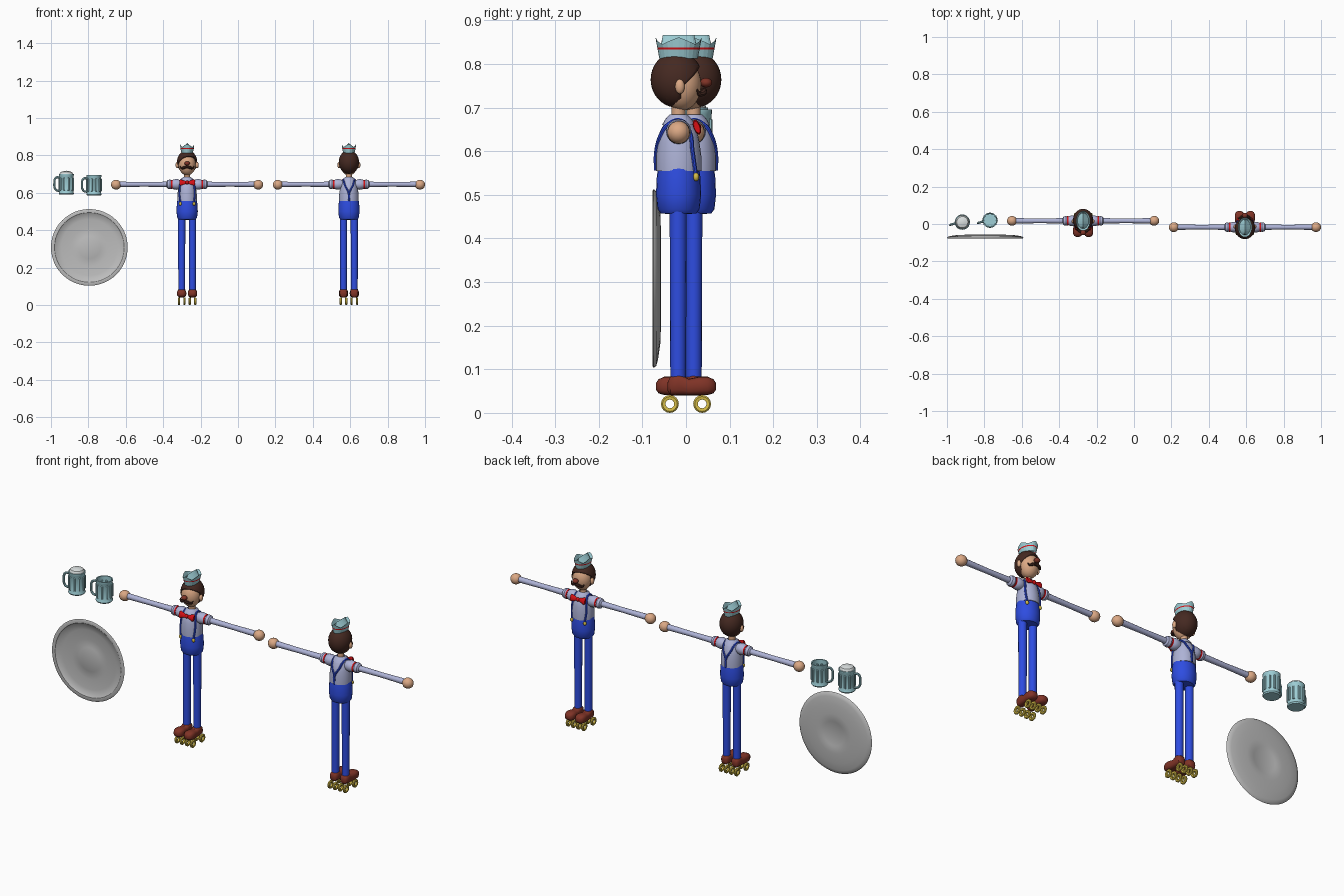
import bpy, bmesh, math
from mathutils import Matrix, Vector

if "Cube" in bpy.data.objects:
    bpy.data.objects.remove(bpy.data.objects["Cube"], do_unlink=True)


def colour(name, *rgb):
    lin = [c / 12.92 if c < 0.04 else ((c + 0.055) / 1.055) ** 2.4 for c in rgb]
    m = bpy.data.materials.new(name)
    m.use_nodes = True
    m.diffuse_color = (*lin, 1)
    m.node_tree.nodes["Principled BSDF"].inputs["Base Color"].default_value = (*lin, 1)
    return m


HAIR = colour("dark brown hair", 0.27, 0.16, 0.13)
SKIN = colour("skin", 0.86, 0.66, 0.52)
SHIRT = colour("lilac shirt", 0.68, 0.70, 0.84)
BLUE = colour("blue cloth", 0.18, 0.30, 0.88)
SHOE = colour("red brown leather", 0.50, 0.20, 0.15)
GOLD = colour("gold", 0.84, 0.74, 0.28)
RED = colour("red", 0.84, 0.06, 0.08)
TEAL = colour("pale teal", 0.62, 0.81, 0.84)
GREY = colour("plate grey", 0.74, 0.74, 0.74)
FOAM = colour("foam white", 0.86, 0.88, 0.88)


def finish(name, bm, *mats):
    bmesh.ops.remove_doubles(bm, verts=bm.verts, dist=1e-5)
    bmesh.ops.recalc_face_normals(bm, faces=bm.faces)
    me = bpy.data.meshes.new(name)
    bm.to_mesh(me)
    bm.free()
    for m in mats:
        me.materials.append(m)
    ob = bpy.data.objects.new(name, me)
    bpy.context.collection.objects.link(ob)
    return ob


def skin_rings(bm, rings):
    """Join rings of points with quads."""
    vs = [[bm.verts.new(p) for p in ring] for ring in rings]
    n = len(vs[0])
    for a, b in zip(vs, vs[1:]):
        for i in range(n):
            j = (i + 1) % n
            bm.faces.new((a[i], a[j], b[j], b[i]))
    return vs


def lathe(name, profile, mat, loc=(0, 0, 0), axis="Z", segs=24, scale=(1, 1, 1), tilt=0):
    """Turn (radius, height) points about an axis."""
    bm = bmesh.new()
    ring = [(math.cos(t), math.sin(t)) for t in (2 * math.pi * i / segs for i in range(segs))]
    skin_rings(bm, [[(r * c, r * s, h) for c, s in ring] for r, h in profile])
    turn = {"Z": Matrix(), "X": Matrix.Rotation(math.pi / 2, 4, "Y"),
            "Y": Matrix.Rotation(-math.pi / 2, 4, "X")}[axis]
    bm.transform(Matrix.Translation(loc) @ Matrix.Rotation(tilt, 4, "X")
                 @ Matrix.Diagonal((*scale, 1)) @ turn)
    return finish(name, bm, mat)


def ball(name, mat, loc, size, segs=20):
    bm = bmesh.new()
    bmesh.ops.create_uvsphere(bm, u_segments=segs, v_segments=segs // 2 + 2, radius=1,
                              matrix=Matrix.Translation(loc) @ Matrix.Diagonal((*size, 1)))
    return finish(name, bm, mat)


def tube(name, mat, pts, radius, taper=None):
    """Smooth round tube through points."""
    cu = bpy.data.curves.new(name, "CURVE")
    cu.dimensions, cu.bevel_depth, cu.bevel_resolution = "3D", radius, 2
    cu.resolution_u, cu.use_fill_caps = 6, True
    sp = cu.splines.new("BEZIER")
    sp.bezier_points.add(len(pts) - 1)
    for i, (bp, p) in enumerate(zip(sp.bezier_points, pts)):
        bp.co = p
        bp.handle_left_type = bp.handle_right_type = "AUTO"
        bp.radius = taper[i] if taper else 1
    tmp = bpy.data.objects.new(name + " path", cu)
    me = bpy.data.meshes.new_from_object(tmp)
    bpy.data.objects.remove(tmp)
    me.materials.clear()
    me.materials.append(mat)
    ob = bpy.data.objects.new(name, me)
    bpy.context.collection.objects.link(ob)
    return ob


def shoe(name, x):
    """Loft of (y, half width, bottom, top) sections from heel to toe."""
    cuts = [(.042, .012, .05, .07), (.036, .019, .041, .083), (.018, .022, .04, .092),
            (-.006, .022, .04, .078), (-.03, .025, .04, .083), (-.05, .025, .041, .083),
            (-.063, .019, .045, .077), (-.069, .009, .053, .068)]
    bm = bmesh.new()
    rings = []
    for y, w, lo, hi in cuts:
        mid, h = (lo + hi) / 2, (hi - lo) / 2
        angles = [math.tau * i / 16 for i in range(16)]
        rings.append([(x + w * math.copysign(abs(math.cos(t)) ** .7, math.cos(t)), y,
                       mid + h * math.copysign(abs(math.sin(t)) ** .7, math.sin(t))) for t in angles])
    vs = skin_rings(bm, rings)
    bm.faces.new(vs[0])
    bm.faces.new(vs[-1])
    return finish(name, bm, SHOE)


def paper_hat():
    """Oval folded hat: striped band, peaked edge and a central ridge."""
    bm = bmesh.new()
    n = 24
    def ring(rx, ry, z, peak=0):
        return [(rx * math.cos(t), .017 + ry * math.sin(t),
                 z + peak * (abs(2 * (i % 6) / 6 - 1) * 2 - 1))
                for i in range(n) for t in [math.tau * i / n]]
    rings = [ring(.030, .044, .812), ring(.035, .048, .833), ring(.036, .049, .838),
             ring(.038, .053, .853, .008), ring(.030, .042, .838),
             [(0, .017 + .036 * math.sin(math.tau * i / n), .866) for i in range(n)]]
    skin_rings(bm, rings)
    for f in bm.faces:
        z = f.calc_center_median().z
        out = all(v.co.z > .8329 and v.co.z < .8381 for v in f.verts)
        f.material_index = int(out and z < .837)
    return finish("paper_hat", bm, TEAL, RED)


def hair_cap():
    """Rounded hair with the face opening cut away."""
    bm = bmesh.new()
    bmesh.ops.create_uvsphere(bm, u_segments=32, v_segments=20, radius=1,
                              matrix=Matrix.Translation((0, .021, .764)) @ Matrix.Diagonal((.054, .06, .064, 1)))
    point, slope, front = Vector((0, .012, .757)), Vector((-.25, .9, 1)), Vector((0, 1, 0))
    for normal in (slope, front):
        bmesh.ops.bisect_plane(bm, geom=bm.verts[:] + bm.edges[:] + bm.faces[:],
                               plane_co=point, plane_no=normal)
    gone = []
    for f in bm.faces:
        d = f.calc_center_median() - point
        if d.dot(slope) < 0 and d.dot(front) < 0:
            gone.append(f)
    bmesh.ops.delete(bm, geom=gone, context="FACES")
    ob = finish("hair", bm, HAIR)
    mod = ob.modifiers.new("thickness", "SOLIDIFY")
    mod.thickness, mod.offset = .009, -1
    return ob


def waiter():
    c = .017  # body axis
    parts = [
        lathe("trousers_top", [(0, .455), (.045, .457), (.053, .467), (.057, .50), (.055, .54),
                               (.052, .56), (0, .56)], BLUE, (0, c, 0), scale=(1, .91, 1)),
        lathe("shirt_body", [(0, .552), (.052, .555), (.052, .59), (.048, .62), (.043, .645),
                             (.03, .668), (0, .675)], SHIRT, (0, c, 0)),
        lathe("collar", [(.020, .66), (.038, .660), (.030, .674), (.020, .684), (.017, .68)],
              SHIRT, (0, c, 0), tilt=0),
        lathe("neck", [(.016, .66), (.016, .725)], SKIN, (0, c, 0), segs=16),
        ball("head", SKIN, (0, .010, .752), (.046, .045, .059), 28),
        ball("nose", SHOE, (0, -.046, .757), (.015, .014, .011), 16),
        hair_cap(), paper_hat(),
        ball("bow_knot", RED, (0, -.026, .655), (.009, .009, .01), 12),
    ]
    for side, s in (("left", 1), ("right", -1)):
        def put(p):
            return [(s * x, y, z) for x, y, z in p]
        parts += [
            lathe(side + "_leg", [(.018, .08), (.0185, .2), (.0195, .47)], BLUE, (s * .029, .018, 0), segs=16),
            shoe(side + "_shoe", s * .029),
            lathe(side + "_sleeve", [(0, .03), (.022, .035), (.029, .055), (.026, .073), (.022, .079),
                                     (.022, .084), (.026, .091), (.023, .104), (.014, .11)],
                  SHIRT, (0, c, .645), "X", 16, (s, 1, 1)),
            lathe(side + "_sleeve_band", [(.022, .078), (.0245, .078), (.0245, .085), (.022, .085)],
                  RED, (0, c, .645), "X", 16, (s, 1, 1)),
            lathe(side + "_arm", [(.0145, .09), (.0125, .23), (.0145, .37)], SHIRT,
                  (0, c, .645), "X", 12, (s, 1, 1)),
            ball(side + "_hand", SKIN, (s * .38, c, .643), (.027, .026, .026)),
            ball(side + "_ear", SKIN, (s * .053, .014, .748), (.009, .011, .017), 12),
            lathe(side + "_bow_wing", [(0, .002), (.006, .004), (.018, .036), (.014, .041), (0, .041)],
                  RED, (0, -.025, .655), "X", 12, (s, .45, 1), -.35),
            tube(side + "_moustache", HAIR, put([(0, -.041, .739), (.016, -.04, .735),
                 (.029, -.031, .731), (.037, -.026, .741)]), .007, [1, 1.1, .8, .25]),
            tube(side + "_suspender", BLUE, put([(.037, -.022, .55), (.041, -.015, .60),
                 (.037, -.008, .645), (.030, .012, .670), (.027, .042, .660), (.021, .057, .638),
                 (.002, .068, .60), (0, .069, .556)]), .005),
            ball(side + "_clip", GOLD, (s * .037, -.023, .541), (.008, .007, .01), 12),
        ]
        for end, y in (("front", -.037), ("rear", .037)):
            for i, dx in enumerate((-.0145, .0145)):
                parts.append(lathe(f"{side}_{end}_wheel_{i}",
                                   [(.010, -.005), (.017, -.006), (.0205, -.003), (.0205, .003),
                                    (.017, .006), (.010, .005), (.010, -.005)],
                                   GOLD, (s * .029 + dx, y, .0205), "X", 16))
    return parts


def mug(name, x, y, z, foam):
    """Hollow mug with raised panels and a handle."""
    lathe(name + "_body", [(0, 0), (.037, 0), (.041, .006), (.038, .012), (.038, .098), (.040, .102),
                           (.040, .11), (.034, .11), (.034, .015), (0, .015)], TEAL, (x, y, z), segs=20)
    for i in range(10):
        t = math.tau * i / 10
        ob = lathe(f"{name}_panel_{i}", [(0, .02), (.006, .024), (.006, .088), (0, .092)],
                   TEAL, (x + .036 * math.cos(t), y + .036 * math.sin(t), z), segs=8)
    tube(name + "_handle", TEAL, [(x - .034, y - .006, z + .092), (x - .056, y - .012, z + .09),
         (x - .064, y - .015, z + .06), (x - .056, y - .012, z + .026), (x - .034, y - .006, z + .02)], .006)
    if foam:
        lathe(name + "_foam", [(.034, .09), (.036, .112), (.03, .121), (.016, .125), (0, .128)],
              FOAM, (x, y, z), segs=20)


# Two figures, back to back
for ob in waiter():
    twin = ob.copy()
    twin.name = "second_" + ob.name
    bpy.context.collection.objects.link(twin)
    ob.location.x = -.272
    twin.location.x = .593
    twin.rotation_euler.z = math.pi

# Mugs and serving plate
mug("full_mug", -.918, .010, .59, True)
mug("empty_mug", -.770, .020, .585, False)
lathe("plate", [(0, -.064), (.06, -.064), (.066, -.062), (.10, -.063), (.15, -.066), (.182, -.072),
                (.186, -.076), (.20, -.077), (.205, -.074), (.20, -.068), (.185, -.064), (.15, -.059),
                (.10, -.057), (.066, -.057), (.06, -.059), (0, -.059)],
      GREY, (-.795, 0, .308), "Y", 48)

# Smooth shading with crisp edges
bpy.ops.object.select_all(action="DESELECT")
for ob in bpy.context.collection.objects:
    if ob.type == "MESH" and "hat" not in ob.name:
        ob.select_set(True)
        bpy.context.view_layer.objects.active = ob
bpy.ops.object.shade_smooth_by_angle(angle=math.radians(40))
